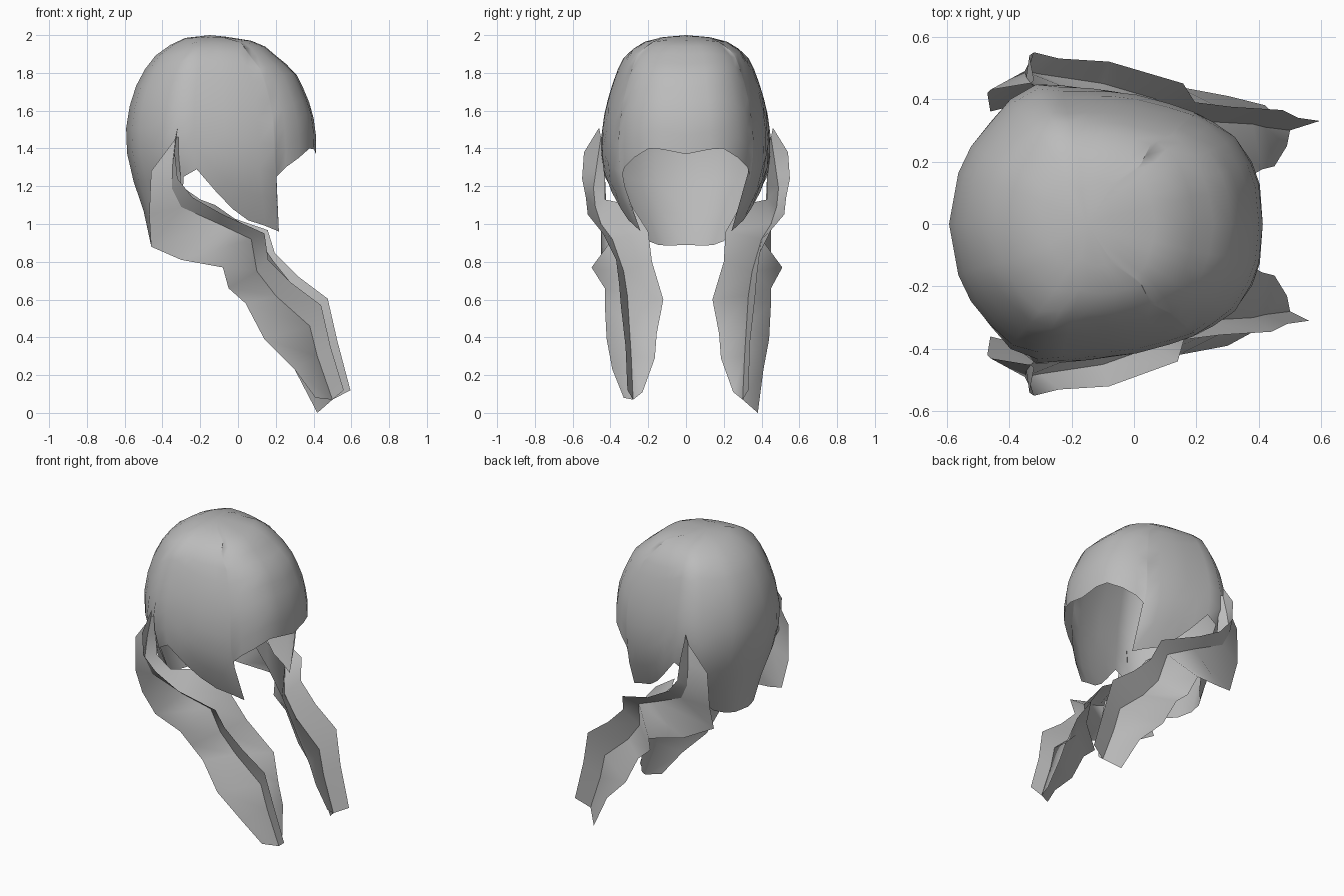
import bpy, bmesh, math

hair = bpy.data.materials.new("hair_grey")
hair.diffuse_color = (0.5, 0.5, 0.5, 1)


def make(name, bm, angle):
    bmesh.ops.remove_doubles(bm, verts=bm.verts, dist=0.0005)
    bmesh.ops.recalc_face_normals(bm, faces=bm.faces)
    me = bpy.data.meshes.new(name)
    bm.to_mesh(me)
    bm.free()
    me.materials.append(hair)
    ob = bpy.data.objects.new(name, me)
    bpy.context.collection.objects.link(ob)
    bpy.ops.object.select_all(action='DESELECT')
    ob.select_set(True)
    bpy.context.view_layer.objects.active = ob
    bpy.ops.object.shade_smooth_by_angle(angle=math.radians(angle))
    return ob


def skin(bm, rows, closed=False):
    grid = [[bm.verts.new(p) for p in r] for r in rows]
    for a, b in zip(grid, grid[1:]):
        n = len(a)
        for i in range(n if closed else n - 1):
            j = (i + 1) % n
            bm.faces.new((a[i], a[j], b[j], b[i]))


# Cap side profile: height, front x, back x, half width
PROFILE = [(2.0, -.15, -.15, 0), (1.985, .0, -.28, .17), (1.96, .12, -.34, .23),
           (1.9, .19, -.43, .32), (1.81, .30, -.50, .365), (1.71, .35, -.55, .40),
           (1.6, .395, -.58, .43), (1.45, .415, -.60, .45), (1.3, .41, -.575, .445),
           (1.15, .41, -.53, .40), (1.0, .41, -.475, .32), (.88, .41, -.46, .26)]
# Cap plan, back to front: length fraction, width fraction, hem height
PLAN = [(0, 0, .89), (.03, .37, .885), (.07, .56, .89), (.13, .73, .91), (.2, .89, 1.0),
        (.28, 1, 1.25), (.36, .99, 1.29), (.445, .97, 1.17), (.52, .95, 1.08), (.6, .92, 1.02),
        (.70, .86, .99), (.78, .80, .96), (.786, .795, 1.25), (.84, .73, 1.30),
        (.91, .62, 1.35), (.965, .44, 1.40), (.99, .28, 1.395), (1, 0, 1.37)]


def extents(z):
    for a, b in zip(PROFILE, PROFILE[1:]):
        if z >= b[0]:
            t = (a[0] - z) / (a[0] - b[0])
            return [p + (q - p) * t for p, q in zip(a[1:], b[1:])]
    return PROFILE[-1][1:]


loop = PLAN + [(f, -w, h) for f, w, h in PLAN[-2:0:-1]]
ROWS = 11
rows = []
for k in range(ROWS + 1):
    row = []
    for f, w, hem in loop:
        z = 2 - (2 - hem) * (k / ROWS) ** 1.8
        xf, xb, hw = extents(z)
        row.append((xb + (xf - xb) * f, hw * w, z))
    rows.append(row)
bm = bmesh.new()
skin(bm, rows, closed=True)
make("hair_cap", bm, 60)

# Side lock stations: lower edge, crease, free fin edge, inner edge
LOCK = [
    ((-.34, .45, 1.44), (-.33, .45, 1.46), (-.32, .46, 1.51), (-.31, .44, 1.46)),
    ((-.46, .43, 1.28), (-.345, .47, 1.33), (-.335, .54, 1.38), (-.31, .43, 1.33)),
    ((-.47, .42, 1.05), (-.35, .49, 1.19), (-.32, .55, 1.24), (-.30, .43, 1.20)),
    ((-.46, .36, .88), (-.30, .48, 1.09), (-.24, .53, 1.14), (-.20, .43, 1.13)),
    ((-.30, .45, .81), (-.10, .45, 1.00), (-.08, .52, 1.05), (-.12, .29, 1.10)),
    ((-.08, .50, .77), (.07, .39, .92), (.14, .44, .95), (.08, .20, .96)),
    ((-.05, .43, .66), (.10, .33, .75), (.16, .37, .81), (.19, .18, .80)),
    ((.04, .43, .58), (.20, .31, .62), (.28, .355, .69), (.35, .12, .60)),
    ((.14, .42, .39), (.38, .30, .46), (.44, .345, .57), (.41, .155, .42)),
    ((.30, .39, .23), (.42, .29, .30), (.49, .32, .35), (.45, .165, .29)),
    ((.41, .33, .08), (.50, .28, .07), (.56, .31, .12), (.49, .23, .11)),
]


def lock(name, s, out, fin, tip):
    st = [[list(p) for p in row] for row in LOCK]
    st[-1][0] = tip
    for k, row in enumerate(st):
        low = min(max(k - 4, 0) / 2, 1)
        for p in row:
            p[1] = s * (p[1] + out * low)
        row[2][0] += fin * low
        row[2][2] += fin * low * (k < len(st) - 1)
    bm = bmesh.new()
    # Body: outer and inner panels meeting at the crease
    skin(bm, [(a, b, d) for a, b, c, d in st])
    make(name + "_lock", bm, 50)
    # Fin: narrow strip flaring outward along the crease
    bm = bmesh.new()
    skin(bm, [(b, c) for a, b, c, d in st])
    make(name + "_lock_fin", bm, 50)


lock("right", -1, 0, 0, [.41, .33, .08])
lock("left", 1, .02, .035, [.42, .36, 0])
